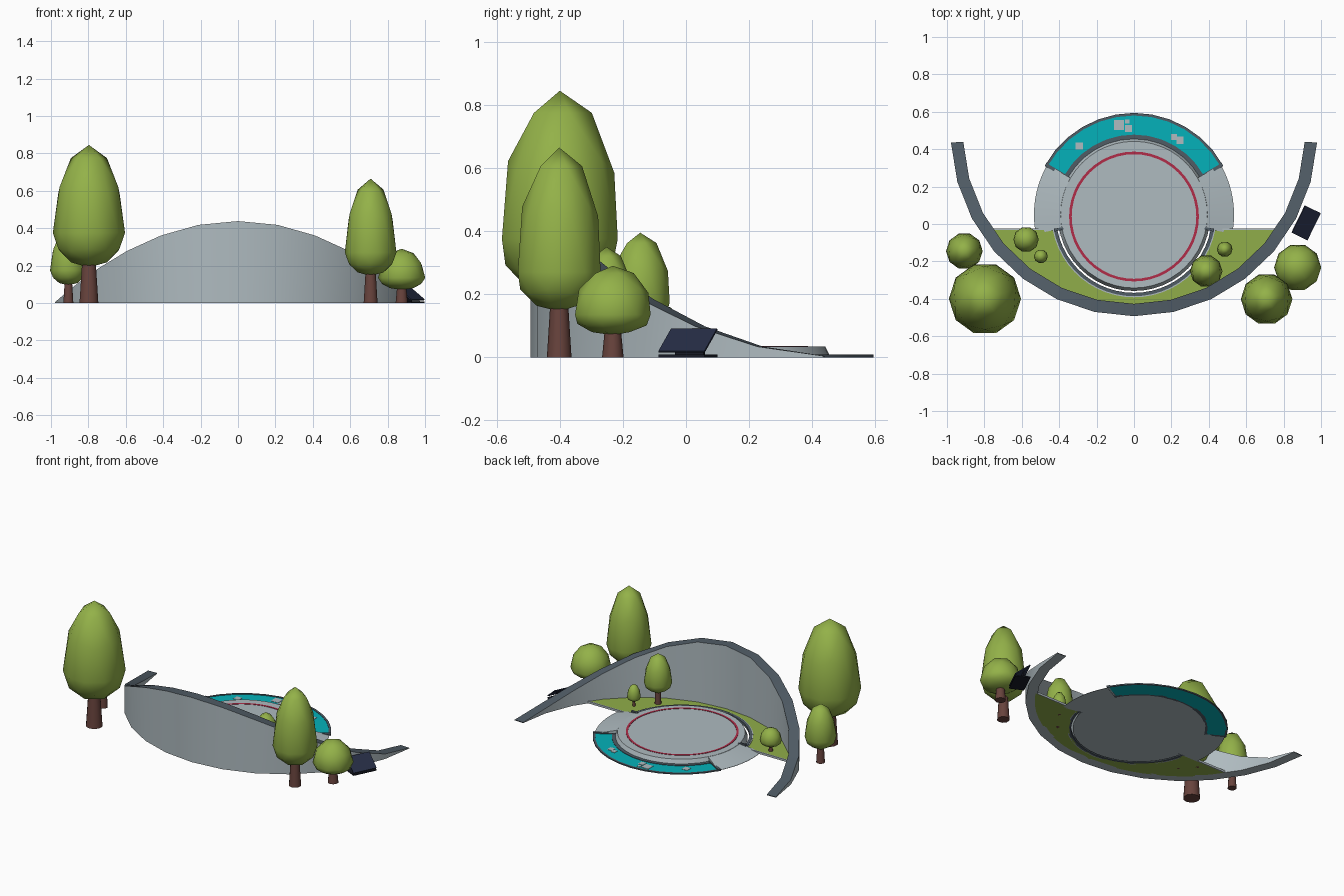
import bpy, bmesh, math
from mathutils import Matrix, Vector

if "Cube" in bpy.data.objects:
    bpy.data.objects.remove(bpy.data.objects["Cube"])

def material(name, hex_rgb):
    lin = [(int(hex_rgb[i:i + 2], 16) / 255) ** 2.2 for i in (0, 2, 4)]
    m = bpy.data.materials.new(name)
    m.diffuse_color = (*lin, 1)
    m.use_nodes = True
    m.node_tree.nodes["Principled BSDF"].inputs["Base Color"].default_value = m.diffuse_color
    return m

STONE = material("pale stone", "adb9be")
SLATE = material("dark slate", "515c65")
LEAF = material("leaf green", "92b04a")
GRASS = material("grass green", "8fac4b")
BARK = material("brown bark", "68453f")
WATER = material("teal water", "0db0b8")
RED = material("red ring", "b0304a")
PANEL = material("navy panel", "2b3248")
BASE = material("black metal", "1e212b")

def finish(name, bm, mats, angle=30):
    bmesh.ops.recalc_face_normals(bm, faces=bm.faces)
    me = bpy.data.meshes.new(name)
    bm.to_mesh(me)
    bm.free()
    for m in mats:
        me.materials.append(m)
    ob = bpy.data.objects.new(name, me)
    bpy.context.collection.objects.link(ob)
    if angle:
        me.shade_smooth()
        me.set_sharp_from_angle(angle=math.radians(angle))
    return ob

def sweep(name, sections, mats, closed=False, top_slot=0):
    """Join four-point cross-sections (inner bottom, outer bottom, outer top, inner top)."""
    bm = bmesh.new()
    rows = [[bm.verts.new(p) for p in s] for s in sections]
    n = len(rows)
    for i in range(n if closed else n - 1):
        a, b = rows[i], rows[(i + 1) % n]
        for k in range(4):
            f = bm.faces.new((a[k], a[(k + 1) % 4], b[(k + 1) % 4], b[k]))
            f.material_index = top_slot if k == 2 else 0
    if not closed:
        for r in (rows[0], rows[-1]):
            bm.faces.new(r).material_index = top_slot
    return finish(name, bm, mats)

CY = 0.05   # plaza centre in y

def arc(name, r0, r1, z0, z1, a0, a1, n, mat, z1_out=None):
    """Ring sector around the plaza centre; z1_out lets the top slope outwards."""
    zo = z1 if z1_out is None else z1_out
    full = a1 - a0 >= 360
    secs = []
    for i in range(n if full else n + 1):
        a = math.radians(a0 + (a1 - a0) * i / n)
        c, s = math.cos(a), math.sin(a)
        secs.append([(r * c, CY + r * s, z) for r, z in ((r0, z0), (r1, z0), (r1, zo), (r0, z1))])
    return sweep(name, secs, [mat], full)

def box(name, loc, size, mat, rot=Matrix()):
    bm = bmesh.new()
    bmesh.ops.create_cube(bm, size=1, matrix=Matrix.Translation(loc) @ rot @ Matrix.Diagonal((*size, 1)))
    return finish(name, bm, [mat], 0)

# Curved wall, tall in the middle and fading to the ground at both tips
WC, R_OUT, R_IN = 0.487, 0.98, 0.914
secs = []
for i in range(15):
    a = math.radians(-87 + 174 * i / 14)
    z = 0.435 * math.cos(a) ** 2 + 0.003
    secs.append([(r * math.sin(a), WC - r * math.cos(a), h)
                 for r, h in ((R_IN, 0), (R_OUT, 0), (R_OUT, z), (R_IN, z))])
sweep("curved_wall", secs, [STONE, SLATE], top_slot=1)

# Round platform with a bevelled rim
bm = bmesh.new()
bmesh.ops.create_cone(bm, cap_ends=True, segments=48, radius1=0.408, radius2=0.392, depth=0.034,
                      matrix=Matrix.Translation((0, CY, 0.017)))
finish("platform", bm, [STONE])
arc("red_ring", 0.333, 0.347, 0.033, 0.036, 0, 360, 48, RED).location.y = -0.01

# Side ramps
for name, a0 in (("right_ramp", -11), ("left_ramp", 150)):
    arc(name, 0.385, 0.535, 0, 0.034, a0, a0 + 41, 10, STONE, 0.002)

# Pool with dark kerbs
arc("pool_water", 0.42, 0.535, 0, 0.005, 30, 150, 12, WATER)
arc("pool_inner_kerb", 0.405, 0.428, 0, 0.008, 29, 151, 12, SLATE)
arc("pool_outer_kerb", 0.53, 0.544, 0, 0.008, 29, 151, 12, SLATE)
for name, a in (("pool_right_kerb", 28.5), ("pool_left_kerb", 149.5)):
    arc(name, 0.40, 0.544, 0, 0.012, a, a + 2, 1, SLATE)
for x, y, s in ((-.08, .53, .054), (-.03, .511, .038), (-.036, .549, .022),
                (-.294, .417, .04), (.214, .465, .03), (.246, .448, .038)):
    box("stepping_stone", (x, y, 0.004), (s, s, 0.006), STONE)

# Lawn between the platform and the wall, with kerbs
secs = []
for i in range(25):
    t = i / 24
    a, w = math.radians(191 + 158 * t), math.radians(-56 + 112 * t)
    inner = (0.43 * math.cos(a), CY + 0.43 * math.sin(a))
    outer = (0.922 * math.sin(w), WC - 0.922 * math.cos(w))
    secs.append([(*inner, 0), (*outer, 0), (*outer, 0.012), (*inner, 0.012)])
sweep("lawn", secs, [GRASS])
arc("lawn_slate_kerb", 0.418, 0.436, 0, 0.018, 191, 349, 24, SLATE)
arc("lawn_stone_kerb", 0.436, 0.442, 0, 0.015, 191, 349, 24, STONE)
for s in (-1, 1):
    box("lawn_edge", (s * 0.595, -0.029, 0.007), (0.34, 0.008, 0.014), STONE)
    arc("lawn_end_kerb", 0.385, 0.436, 0, 0.036, 270 + s * 79 - 1, 270 + s * 79 + 1, 1, SLATE)

# Trees: tapered trunk and egg-shaped crown, widest at height mid
def tree(name, x, y, r, low, mid, top, trunk):
    bm = bmesh.new()
    bmesh.ops.create_cone(bm, cap_ends=True, segments=10, radius1=trunk, radius2=trunk * 0.72,
                          depth=low + 0.03, matrix=Matrix.Translation((x, y, (low + 0.03) / 2)))
    finish(name + "_trunk", bm, [BARK], 40)
    bm = bmesh.new()
    bmesh.ops.create_icosphere(bm, subdivisions=2, radius=1)
    for v in bm.verts:
        h = v.co.z * ((top - mid) if v.co.z > 0 else (mid - low))
        v.co = Vector((x - v.co.y * r, y + v.co.x * r, mid + h))
    finish(name + "_crown", bm, [LEAF], 80)

for args in (("tall_left_tree", -.797, -.4, .193, .19, .375, .845, .053),
             ("tall_right_tree", .709, -.402, .138, .145, .27, .665, .039),
             ("short_right_tree", .875, -.232, .126, .07, .135, .29, .034),
             ("short_left_tree", -.907, -.145, .098, .095, .175, .395, .028),
             ("lawn_left_tree", -.577, -.083, .068, .045, .085, .17, .014),
             ("lawn_left_bush", -.498, -.173, .037, .03, .05, .105, .009),
             ("lawn_right_tree", .386, -.252, .087, .09, .155, .35, .022),
             ("lawn_right_bush", .485, -.135, .042, .045, .075, .16, .01)):
    tree(*args)

# Tilted solar panel, its base plate and strut
turn = Matrix.Rotation(math.radians(-26), 4, 'Z')
box("panel_base", (0.92, 0.006, 0.004), (0.094, 0.162, 0.008), BASE, turn)
box("solar_panel", (0.92, 0.006, 0.053), (0.117, 0.162, 0.006), PANEL,
    turn @ Matrix.Rotation(math.radians(38), 4, 'Y'))
box("panel_strut", (0.905, 0.013, 0.032), (0.01, 0.1, 0.055), BASE, turn)
